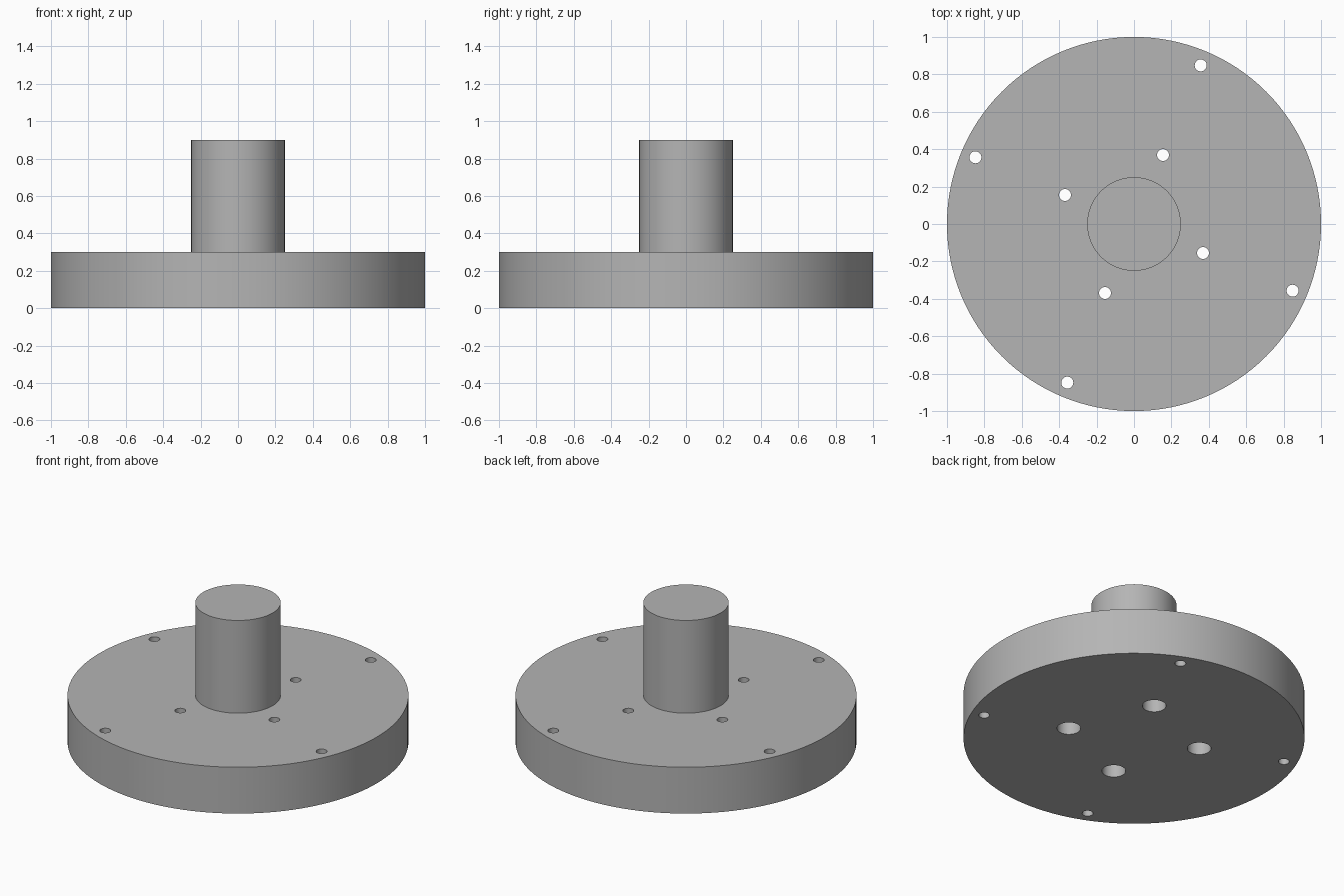
import bpy, bmesh
from math import radians, sin, cos, tau

default = bpy.data.objects.get("Cube")
if default:
    bpy.data.objects.remove(default, do_unlink=True)

GREY = (0.46, 0.46, 0.46, 1)
metal = bpy.data.materials.new("grey_metal")
metal.use_nodes = True
metal.diffuse_color = GREY
metal.node_tree.nodes["Principled BSDF"].inputs["Base Color"].default_value = GREY


def lathe(bm, profile, segments, cx=0, cy=0):
    """Closed solid of revolution from (radius, z) points, listed bottom to top."""
    rings = [[bm.verts.new((cx + r * cos(tau * i / segments),
                            cy + r * sin(tau * i / segments), z))
              for i in range(segments)] for r, z in profile]
    bm.faces.new(rings[0][::-1])
    bm.faces.new(rings[-1])
    for low, high in zip(rings, rings[1:]):
        for i in range(segments):
            j = (i + 1) % segments
            bm.faces.new((low[i], low[j], high[j], high[i]))


def to_object(bm, name):
    mesh = bpy.data.meshes.new(name)
    bm.to_mesh(mesh)
    bm.free()
    mesh.materials.append(metal)
    obj = bpy.data.objects.new(name, mesh)
    bpy.context.collection.objects.link(obj)
    return obj


# Round flange with the central shaft, turned as one piece
bm = bmesh.new()
lathe(bm, [(1, 0), (1, 0.3), (0.25, 0.3), (0.25, 0.9)], 128)
flange = to_object(bm, "flange_with_shaft")

# Bolt holes: plain outer ring, inner ring counterbored from below
bm = bmesh.new()
HOLE, BORE = 0.032, 0.07
plain = [(HOLE, -0.1), (HOLE, 0.4)]
counterbored = [(BORE, -0.1), (BORE, 0.15), (HOLE, 0.15), (HOLE, 0.4)]
for ring_radius, profile in ((0.92, plain), (0.4, counterbored)):
    for k in range(4):
        a = radians(67.2 + 90 * k)
        lathe(bm, profile, 32, ring_radius * cos(a), ring_radius * sin(a))
cutter = to_object(bm, "hole_cutter")

# Drill the holes
drill = flange.modifiers.new("bolt_holes", "BOOLEAN")
drill.operation = "DIFFERENCE"
drill.solver = "EXACT"
drill.object = cutter
bpy.ops.object.select_all(action="DESELECT")
bpy.context.view_layer.objects.active = flange
flange.select_set(True)
bpy.ops.object.modifier_apply(modifier=drill.name)
bpy.data.objects.remove(cutter, do_unlink=True)

bpy.ops.object.shade_smooth_by_angle(angle=radians(30))
